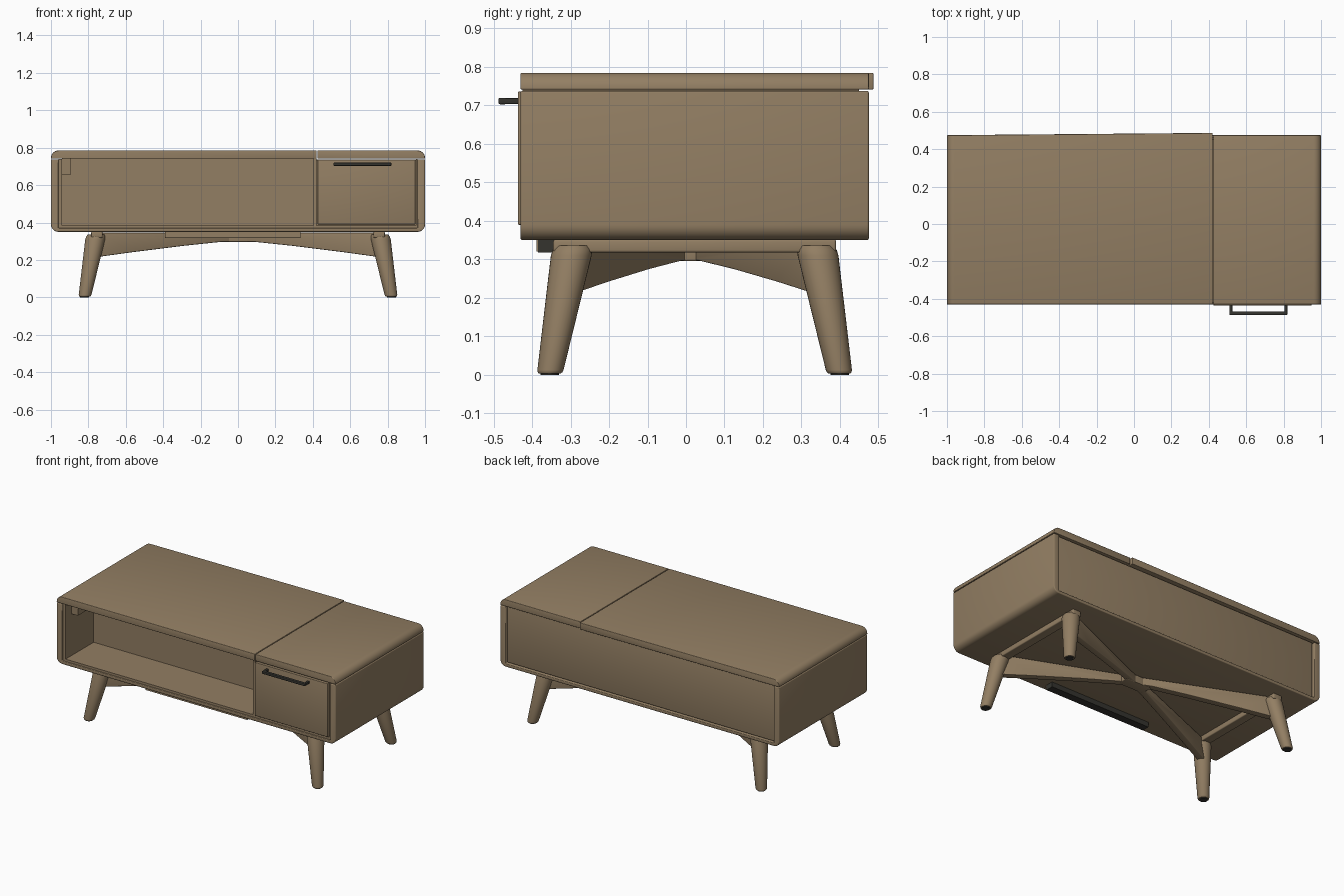
import bpy, bmesh, math
from mathutils import Matrix, Vector

if "Cube" in bpy.data.objects:
    bpy.data.objects.remove(bpy.data.objects["Cube"])


def material(name, rgb):
    m = bpy.data.materials.new(name)
    m.diffuse_color = (*rgb, 1)
    m.use_nodes = True
    m.node_tree.nodes["Principled BSDF"].inputs["Base Color"].default_value = m.diffuse_color
    return m


WOOD = material("brown wood", (0.29, 0.21, 0.125))
DARK = material("dark metal", (0.035, 0.034, 0.028))
CY = 0.0225  # middle of the cabinet depth


def finish(name, bm, mat, bevel=0.0, seg=3):
    bmesh.ops.recalc_face_normals(bm, faces=bm.faces)
    if bevel:
        sharp = [e for e in bm.edges if e.calc_face_angle(0) > math.radians(40)]
        bmesh.ops.bevel(bm, geom=sharp, offset=bevel, segments=seg, profile=0.5,
                        affect='EDGES', clamp_overlap=True)
    me = bpy.data.meshes.new(name)
    bm.to_mesh(me)
    bm.free()
    ob = bpy.data.objects.new(name, me)
    bpy.context.collection.objects.link(ob)
    me.materials.append(mat)
    bpy.ops.object.select_all(action='DESELECT')
    ob.select_set(True)
    bpy.context.view_layer.objects.active = ob
    bpy.ops.object.shade_smooth_by_angle(angle=math.radians(35))
    return ob


def prism(name, pts, y0, y1, mat=WOOD, bevel=0.0, matrix=None, edit=None):
    """Extrude an (x, z) outline from y0 to y1."""
    bm = bmesh.new()
    f = bm.faces.new([bm.verts.new((x, y0, z)) for x, z in pts])
    r = bmesh.ops.extrude_face_region(bm, geom=[f])
    for v in r['geom']:
        if isinstance(v, bmesh.types.BMVert):
            v.co.y = y1
    if edit:
        for v in bm.verts:
            edit(v)
    if matrix:
        bm.transform(matrix)
    return finish(name, bm, mat, bevel)


def box(name, x0, x1, y0, y1, z0, z1, mat=WOOD, bevel=0.0):
    return prism(name, [(x0, z0), (x1, z0), (x1, z1), (x0, z1)], y0, y1, mat, bevel)


def arc(cx, cz, r, a0, a1, n=8):
    return [(cx + r * math.cos(math.radians(a0 + (a1 - a0) * i / n)),
             cz + r * math.sin(math.radians(a0 + (a1 - a0) * i / n))) for i in range(n + 1)]


# Cabinet shell: U-shaped outline with rounded lower corners
R = 0.04
shell = [(-1, 0.738)] + arc(-1 + R, 0.35 + R, R, 180, 270) + arc(1 - R, 0.35 + R, R, 270, 360)
shell += [(1, 0.738), (0.96, 0.738), (0.96, 0.37), (-0.96, 0.37), (-0.96, 0.738)]
prism("cabinet_shell", shell, -0.43, 0.475, bevel=0.005)


# Top: lifting lid on the left (back edge slightly skewed), fixed top on the right
def skew(v):
    if v.co.y > 0 and v.co.x > 0.3:
        v.co.y += 0.012


prism("lifting_lid", [(-1, 0.741), (0.421, 0.741), (0.421, 0.785)]
      + arc(-1 + R, 0.785 - R, R, 90, 180), -0.43, 0.475, bevel=0.005, edit=skew)
prism("fixed_top", [(0.425, 0.741), (1, 0.741)] + arc(1 - R, 0.785 - R, R, 0, 90)
      + [(0.425, 0.785)], -0.43, 0.475, bevel=0.005)

# Inner boards
box("inner_floor", -0.96, 0.96, -0.422, 0.45, 0.37, 0.385)
box("inner_left_side", -0.96, -0.94, -0.422, 0.45, 0.385, 0.74)
box("inner_right_side", 0.952, 0.96, -0.422, 0.45, 0.385, 0.74)
box("divider", 0.405, 0.421, -0.425, 0.45, 0.385, 0.741)
box("shelf_back", -0.94, 0.405, -0.135, -0.12, 0.385, 0.741)
box("back_panel", -0.955, 0.955, 0.448, 0.462, 0.376, 0.736, bevel=0.002)
box("lid_hinge_block", -0.94, -0.895, -0.36, -0.2, 0.655, 0.741)

# Drawer with handle
box("drawer_front", 0.426, 0.948, -0.437, -0.41, 0.39, 0.736, bevel=0.003)
box("drawer_box", 0.435, 0.94, -0.41, 0.3, 0.395, 0.7)
box("handle_bar", 0.51, 0.82, -0.487, -0.467, 0.703, 0.72, DARK, 0.004)
for i, x in enumerate((0.51, 0.804)):
    box(f"handle_post_{i + 1}", x, x + 0.016, -0.48, -0.435, 0.704, 0.719, DARK, 0.003)

# Front bar below the cabinet
box("under_bar", -0.39, 0.335, -0.385, -0.335, 0.318, 0.352, DARK)
box("under_bar_face", -0.39, 0.335, -0.388, -0.385, 0.32, 0.35)


def lofted(name, rings, mat, n=32):
    """Loft horizontal circles given as (centre, radius)."""
    bm = bmesh.new()
    loops = [[bm.verts.new((c[0] + r * math.cos(2 * math.pi * i / n),
                            c[1] + r * math.sin(2 * math.pi * i / n), c[2]))
              for i in range(n)] for c, r in rings]
    for a, b in zip(loops, loops[1:]):
        for i in range(n):
            bm.faces.new((a[i], a[(i + 1) % n], b[(i + 1) % n], b[i]))
    bm.faces.new(loops[0])
    bm.faces.new(loops[-1])
    return finish(name, bm, mat)


# Splayed tapered legs, foot pads and crossing arms
for sx, side in ((-1, "left"), (1, "right")):
    for sy, end in ((-1, "front"), (1, "back")):
        def at(z):
            t = z / 0.33
            return (sx * (0.82 - 0.06 * t), CY + sy * (0.377 - 0.06 * t), z)
        lofted(f"{end}_{side}_leg", [(at(z), r) for z, r in (
            (0.004, 0.029), (0.007, 0.032), (0.013, 0.034), (0.31, 0.053),
            (0.325, 0.051), (0.336, 0.044))], WOOD)
        lofted(f"{end}_{side}_foot_pad", [(at(0), 0.024), (at(0.006), 0.024)], DARK)
        # arm: deep at the leg, slim at the hub
        target = Vector((sx * 0.755, sy * 0.315 + 0.01))
        length = target.length
        m = Matrix.Translation((0, 0.01, 0)) @ Matrix.Rotation(
            math.atan2(target.y, target.x), 4, 'Z')
        prism(f"{end}_{side}_arm", [(0.0, 0.346), (0.0, 0.297), (0.1, 0.297),
              (0.4 * length, 0.275), (0.75 * length, 0.242), (length, 0.216),
              (length, 0.346)], -0.021, 0.021, bevel=0.004, matrix=m)
    # rail joining the front and back leg
    box(f"{side}_rail", sx * 0.755 - 0.03, sx * 0.755 + 0.03, -0.345, 0.39, 0.318, 0.352,
        bevel=0.006)

# Hub where the arms meet
box("arm_hub", -0.09, 0.09, -0.032, 0.045, 0.296, 0.346, bevel=0.004)
